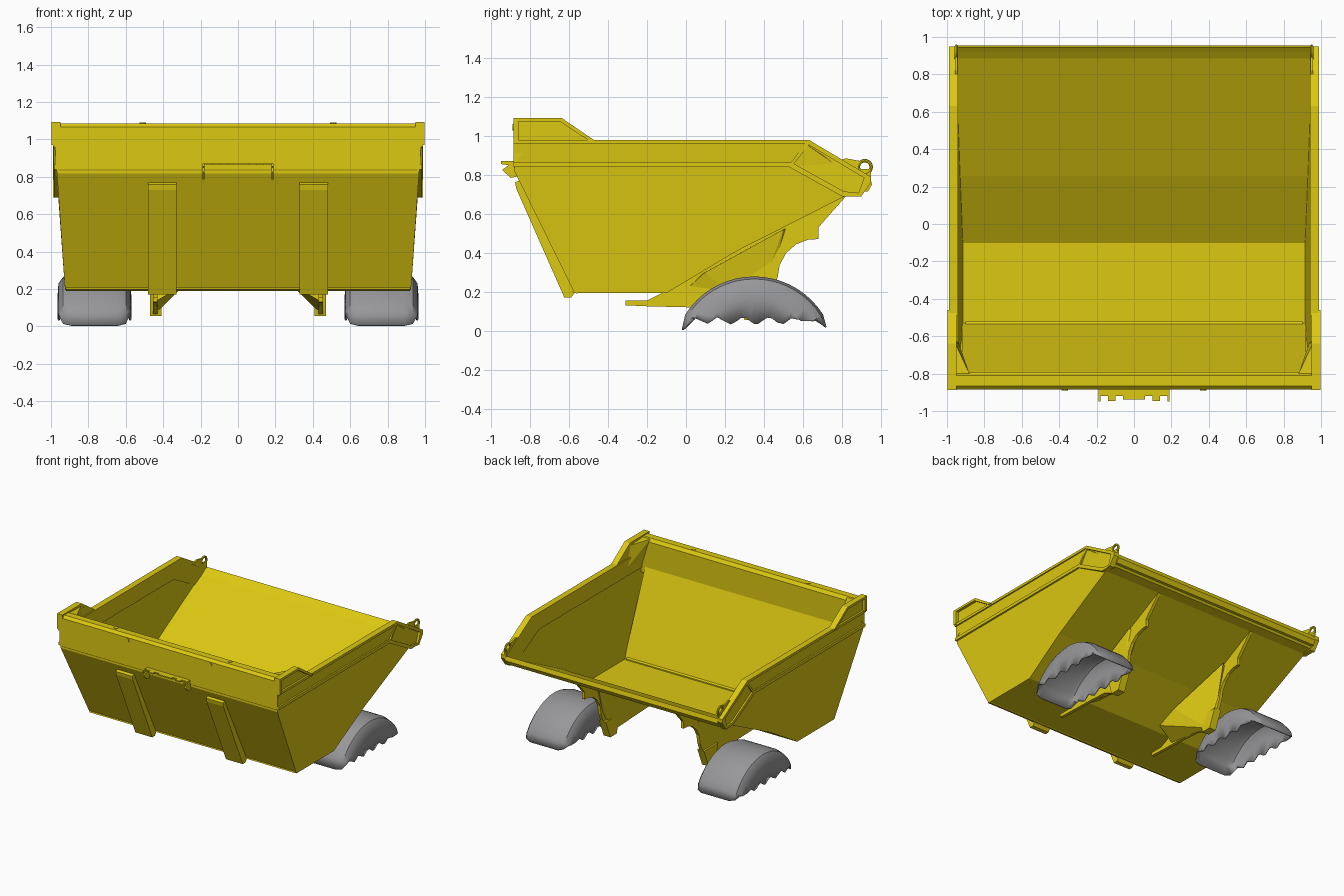
import bpy, bmesh, math
from mathutils import Vector

cube = bpy.data.objects.get("Cube")
if cube:
    bpy.data.objects.remove(cube, do_unlink=True)


def material(name, color):
    m = bpy.data.materials.new(name)
    m.use_nodes = True
    m.diffuse_color = color
    bsdf = m.node_tree.nodes["Principled BSDF"]
    bsdf.inputs["Base Color"].default_value = color
    bsdf.inputs["Roughness"].default_value = 0.6
    return m


YELLOW = material("yellow paint", (0.72, 0.58, 0.006, 1))
GREY = material("tyre grey", (0.31, 0.31, 0.32, 1))


def finish(name, bm, mat=YELLOW, smooth=False):
    bmesh.ops.recalc_face_normals(bm, faces=bm.faces[:])
    me = bpy.data.meshes.new(name)
    bm.to_mesh(me)
    bm.free()
    ob = bpy.data.objects.new(name, me)
    bpy.context.collection.objects.link(ob)
    me.materials.append(mat)
    if smooth:
        bpy.ops.object.select_all(action="DESELECT")
        ob.select_set(True)
        bpy.context.view_layer.objects.active = ob
        bpy.ops.object.shade_smooth_by_angle(angle=math.radians(35))
    return ob


def prism(name, outline, x0, x1):
    """Extrude a (y, z) outline from x0 to x1."""
    bm = bmesh.new()
    face = bm.faces.new([bm.verts.new((x0, y, z)) for y, z in outline])
    ext = bmesh.ops.extrude_face_region(bm, geom=[face])
    moved = [v for v in ext["geom"] if isinstance(v, bmesh.types.BMVert)]
    bmesh.ops.translate(bm, verts=moved, vec=(x1 - x0, 0, 0))
    return finish(name, bm)


def pair(name, outline, x0, x1):
    for side, s in (("left", 1), ("right", -1)):
        prism(f"{side}_{name}", outline, s * x0, s * x1)


def hull(name, points):
    bm = bmesh.new()
    for p in points:
        bm.verts.new(p)
    bmesh.ops.convex_hull(bm, input=bm.verts[:])
    return finish(name, bm)


# Bed shell: front wall, floor and two-part ramp, closed by side walls
def half_width(z):
    return 0.92 + 0.045 * (z - 0.2) / 0.65


section = [(-0.875, 0.97), (-0.875, 0.82), (-0.57, 0.2), (-0.1, 0.2), (0.26, 0.415), (0.92, 0.75)]
bm = bmesh.new()
rows = [[bm.verts.new((s * half_width(z), y, z)) for y, z in section] for s in (-1, 1)]
for i in range(len(section) - 1):
    bm.faces.new((rows[0][i], rows[0][i + 1], rows[1][i + 1], rows[1][i]))
for row, s in zip(rows, (-1, 1)):
    top = bm.verts.new((s * half_width(0.97), 0.6, 0.97))
    bm.faces.new(row + [top])
bed = finish("bed_shell", bm)
solid = bed.modifiers.new("thickness", "SOLIDIFY")
solid.thickness = 0.016
solid.offset = 0

# Front header beam and inner slope behind it
prism("front_header", [(-0.87, 0.815), (-0.885, 0.84), (-0.885, 1.065), (-0.865, 1.085),
                       (-0.81, 1.085), (-0.79, 1.06), (-0.79, 0.8), (-0.84, 0.78)], -0.96, 0.96)
prism("front_inner_wall", [(-0.79, 0.85), (-0.53, 0.21), (-0.57, 0.2), (-0.85, 0.8)], -0.92, 0.92)
prism("floor_seam", [(-0.54, 0.205), (-0.54, 0.225), (-0.52, 0.215), (-0.52, 0.205)], -0.9, 0.9)
prism("front_bottom_edge", [(-0.585, 0.2), (-0.56, 0.19), (-0.54, 0.2), (-0.57, 0.23)], -0.92, 0.92)

# Side rails with raised borders
pair("side_rail", [(-0.885, 0.84), (0.53, 0.84), (0.8, 0.69), (0.9, 0.69), (0.95, 0.76),
                   (0.95, 0.79), (0.63, 0.975), (-0.885, 0.975)], 0.945, 0.972)
pair("rail_lower_lip", [(-0.885, 0.84), (0.53, 0.84), (0.8, 0.69), (0.9, 0.69),
                        (0.91, 0.705), (0.81, 0.715), (0.54, 0.865), (-0.885, 0.865)], 0.95, 0.985)
pair("rail_upper_lip", [(-0.885, 0.96), (0.62, 0.96), (0.93, 0.775), (0.95, 0.79),
                        (0.63, 0.98), (-0.885, 0.98)], 0.94, 0.99)
pair("rail_fold", [(0.53, 0.85), (0.545, 0.845), (0.64, 0.965), (0.62, 0.97)], 0.95, 0.985)
pair("rail_rear_cap", [(0.88, 0.69), (0.9, 0.69), (0.95, 0.76), (0.95, 0.79), (0.92, 0.8)], 0.945, 0.99)

# Front corner ears
pair("corner_ear", [(-0.887, 0.85), (-0.887, 1.09), (-0.64, 1.09), (-0.47, 0.97), (-0.47, 0.95),
                    (-0.8, 0.95)], 0.95, 0.975)
pair("ear_border", [(-0.887, 0.97), (-0.887, 1.093), (-0.64, 1.093), (-0.46, 0.97),
                    (-0.49, 0.97), (-0.65, 1.075), (-0.86, 1.075), (-0.86, 0.97)], 0.948, 0.997)
for s in (-1, 1):
    hull("ear_corner_gusset", [(s * 0.95, -0.8, 0.85), (s * 0.95, -0.8, 1.08),
                               (s * 0.88, -0.8, 1.08), (s * 0.95, -0.65, 1.07),
                               (s * 0.95, -0.6, 0.9)])

# Rear lip bar
prism("rear_lip", [(0.82, 0.692), (0.9, 0.7), (0.95, 0.765), (0.945, 0.785), (0.92, 0.765)], -0.96, 0.96)
prism("rear_lip_ridge", [(0.91, 0.715), (0.935, 0.715), (0.955, 0.75), (0.95, 0.77)], -0.95, 0.95)

# Rear lifting eyes
for s in (-1, 1):
    bpy.ops.mesh.primitive_torus_add(location=(s * 0.95, 0.918, 0.84), rotation=(0, math.pi / 2, 0),
                                     major_radius=0.033, minor_radius=0.009,
                                     major_segments=20, minor_segments=8)
    eye = bpy.context.object
    eye.name = "lifting_eye"
    eye.data.materials.append(YELLOW)
    prism("lifting_eye_arm", [(0.78, 0.87), (0.82, 0.885), (0.9, 0.87), (0.885, 0.83),
                              (0.95, 0.83), (0.95, 0.78), (0.9, 0.78)], s * 0.943, s * 0.957)

# Front wall ribs
pair("front_rib", [(-0.86, 0.77), (-0.878, 0.76), (-0.872, 0.73), (-0.625, 0.17), (-0.59, 0.17),
                   (-0.56, 0.21), (-0.83, 0.76)], 0.33, 0.48)

# Front bracket and pins
prism("bracket_plate", [(-0.92, 0.862), (-0.92, 0.872), (-0.87, 0.872), (-0.87, 0.862)], -0.19, 0.19)
prism("bracket_tongue", [(-0.938, 0.862), (-0.938, 0.872), (-0.915, 0.872), (-0.915, 0.862)], -0.06, 0.06)
pair("bracket_finger", [(-0.945, 0.862), (-0.945, 0.872), (-0.915, 0.872), (-0.915, 0.862)], 0.1, 0.14)
pair("bracket_leg", [(-0.95, 0.87), (-0.95, 0.855), (-0.91, 0.85), (-0.945, 0.825), (-0.9, 0.785),
                     (-0.87, 0.79), (-0.87, 0.87)], 0.18, 0.19)
for x, y, z, tilt in ((0.37, -0.885, 1.045, math.pi / 2), (0.51, -0.83, 1.083, 0)):
    for s in (-1, 1):
        bpy.ops.mesh.primitive_cylinder_add(vertices=16, radius=0.017, depth=0.012,
                                            location=(s * x, y, z), rotation=(tilt, 0, 0))
        pin = bpy.context.object
        pin.name = "header_pin"
        pin.data.materials.append(YELLOW)

# Underside support fins with flared gussets
arc = [(0.66 - 0.19 * math.sin(a), 0.27 + 0.2 * math.cos(a))
       for a in [math.radians(d) for d in (10, 30, 50, 70, 90)]]
pair("support_fin", [(-0.31, 0.13), (-0.31, 0.155), (-0.2, 0.155), (-0.1, 0.205), (0.26, 0.42),
                     (0.83, 0.7), (0.68, 0.53), (0.68, 0.47)] + arc +
     [(0.38, 0.06), (0.32, 0.055), (0.2, 0.11), (0.0, 0.12), (-0.2, 0.125)], 0.43, 0.455)
for s in (-1, 1):
    hull("support_gusset", [(s * x, y, z) for x, y, z in (
        (0.43, -0.08, 0.14), (0.43, 0.34, 0.08), (0.43, 0.45, 0.28), (0.29, -0.05, 0.22),
        (0.3, 0.1, 0.3), (0.4, 0.55, 0.53), (0.475, 0.1, 0.3), (0.47, 0.5, 0.52))])
    hull("support_foot", [(s * x, y, z) for x in (0.41, 0.47) for y, z in (
        (0.3, 0.055), (0.38, 0.055), (0.26, 0.2), (0.44, 0.2))])


# Tyre caps: a revolved tread cut off low, with a ragged lower edge
def tyre_cap(name, side):
    profile = [(0.575, 0.18), (0.57, 0.3), (0.575, 0.37), (0.6, 0.405), (0.64, 0.418),
               (0.89, 0.418), (0.935, 0.405), (0.96, 0.37), (0.965, 0.3), (0.96, 0.18)]
    centre = Vector((0, 0.35, -0.14))
    bm = bmesh.new()
    verts = [bm.verts.new(centre + Vector((side * x, 0, r))) for x, r in profile]
    edges = [bm.edges.new(e) for e in zip(verts, verts[1:])]
    bmesh.ops.spin(bm, geom=verts + edges, cent=centre, axis=(1, 0, 0),
                   angle=math.tau, steps=56, use_merge=True)
    bmesh.ops.remove_doubles(bm, verts=bm.verts[:], dist=0.0005)
    bmesh.ops.bisect_plane(bm, geom=bm.verts[:] + bm.edges[:] + bm.faces[:],
                           plane_co=(0, 0, 0.05), plane_no=(0, 0, -1), clear_outer=True)
    for v in bm.verts:
        if v.is_boundary and v.co.z < 0.06:
            v.co.z += 0.018 * math.sin(v.co.y * 48)
            if abs(v.co.y - 0.35) > 0.33:
                v.co.z -= 0.03
    ob = finish(name, bm, GREY, smooth=True)
    mod = ob.modifiers.new("thickness", "SOLIDIFY")
    mod.thickness = 0.008


tyre_cap("left_tyre_cap", 1)
tyre_cap("right_tyre_cap", -1)
